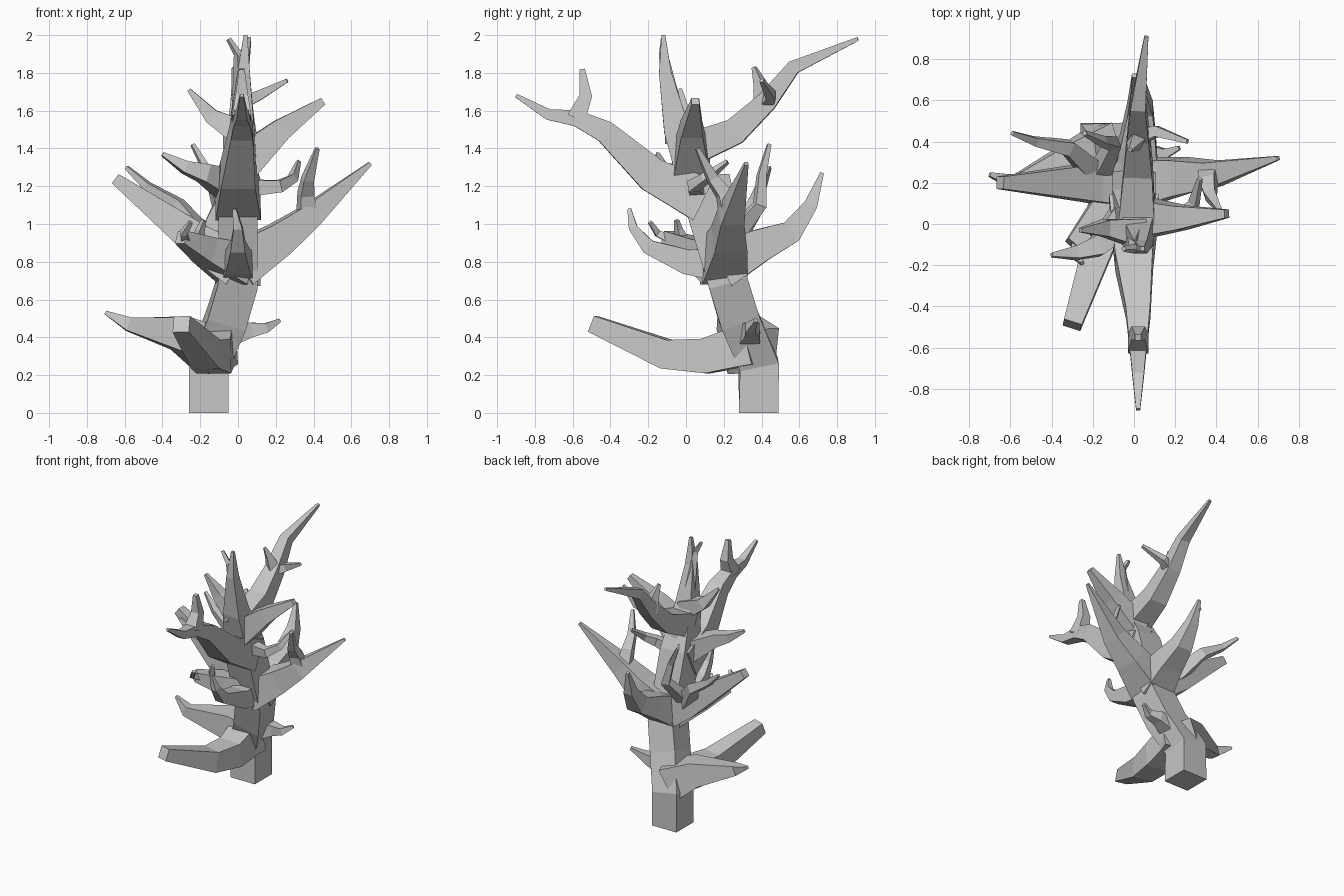
import bpy
import bmesh
from itertools import accumulate
from mathutils import Vector

default_cube = bpy.data.objects.get("Cube")
if default_cube:
    bpy.data.objects.remove(default_cube, do_unlink=True)

# Single flat grey for the whole tree
grey = bpy.data.materials.new("pale_grey")
grey.use_nodes = True
grey.diffuse_color = (.57, .57, .57, 1)
shader = next(node for node in grey.node_tree.nodes if node.type == "BSDF_PRINCIPLED")
shader.inputs["Base Color"].default_value = grey.diffuse_color
shader.inputs["Roughness"].default_value = .9


def travelled(path):
    """Distance from the root to each point, as a share of the whole path."""
    steps = [(after - before).length for before, after in zip(path, path[1:])]
    return [distance / sum(steps) for distance in accumulate(steps, initial=0)]


def point_along(path, share):
    """Point at the given share of a path's length."""
    shares = travelled(path)
    for index, (start, end) in enumerate(zip(shares, shares[1:])):
        if share <= end:
            return path[index].lerp(path[index + 1], (share - start) / (end - start))
    return path[-1]


def limb(name, path, thick, tip, across, limit):
    """Square-section limb that tapers evenly from thick to tip along its path."""
    bm = bmesh.new()
    rings = []
    for index, (point, share) in enumerate(zip(path, travelled(path))):
        # Average the directions of the neighbouring segments
        before = path[max(index - 1, 0)]
        after = path[min(index + 1, len(path) - 1)]
        tangent = ((point - before).normalized() + (after - point).normalized()).normalized()
        width = min(limit, thick + (tip - thick) * share)
        wide = (across - tangent * across.dot(tangent)).normalized() * width
        tall = tangent.cross(wide)
        corners = (wide + tall, tall - wide, -wide - tall, wide - tall)
        rings.append([bm.verts.new(point + corner) for corner in corners])

    # Skin the rings and cap both ends
    for lower, upper in zip(rings, rings[1:]):
        for corner in range(len(lower)):
            bm.faces.new((lower[corner - 1], lower[corner], upper[corner], upper[corner - 1]))
    bm.faces.new(rings[0])
    bm.faces.new(rings[-1])
    bmesh.ops.recalc_face_normals(bm, faces=bm.faces)

    mesh = bpy.data.meshes.new(name)
    bm.to_mesh(mesh)
    bm.free()
    mesh.materials.append(grey)
    bpy.context.scene.collection.objects.link(bpy.data.objects.new(name, mesh))
    return path


def grow(name, parent, share, *points, thick, tip=.01):
    """Grow a limb out of its parent, starting at a share of the parent's length."""
    path = [point_along(parent, share)] + [Vector(point) for point in points]
    reach = path[-1] - path[0]
    across = Vector((-reach.y, reach.x, 0)).normalized()
    return limb(name, path, thick, tip, across, limit=thick)


# Leaning trunk: even width below, tapering into the crown
trunk_points = ((-.155, .385, 0), (-.155, .385, .26), (-.06, .28, .5), (0, .22, .7),
                (0, .07, 1.2), (.02, -.05, 1.5), (.03, -.11, 1.8), (.04, -.12, 2))
trunk = limb("trunk", [Vector(point) for point in trunk_points],
             thick=.25, tip=.01, across=Vector((1, 0, 0)), limit=.105)
grow("crown_fork", trunk, .8, (0, -.12, 1.9), (-.05, -.12, 1.98), thick=.04)

# Lowest tier of branches
grow("low_front_branch", trunk, .18,
     (-.13, .25, .34), (-.13, .1, .3), (-.17, -.1, .31), (-.3, -.49, .47),
     thick=.11, tip=.045)
grow("low_right_branch", trunk, .16,
     (-.3, .3, .42), (-.58, .2, .47), (-.7, .24, .53),
     thick=.13)
grow("low_left_twig", trunk, .2,
     (.07, .35, .44), (.15, .34, .45), (.22, .37, .49),
     thick=.07)

# Middle tier, spreading in all directions
left_branch = grow("middle_left_branch", trunk, .4,
                   (.22, .23, .92), (.38, .24, 1.04), (.7, .32, 1.32),
                   thick=.12)
grow("middle_left_twig", left_branch, .5,
     (.36, .2, 1.16), (.37, .14, 1.24), (.42, .06, 1.4),
     thick=.05)
right_branch = grow("middle_right_branch", trunk, .4,
                    (-.2, .2, .9), (-.45, .2, 1.09), (-.65, .2, 1.24),
                    thick=.12, tip=.03)
right_twig = grow("middle_right_twig", right_branch, .2,
                  (-.32, .37, 1.1), (-.48, .4, 1.2), (-.59, .44, 1.3),
                  thick=.06)
grow("middle_rear_twig", right_twig, .1,
     (-.1, .39, 1.1), (-.15, .4, 1.26), (-.24, .44, 1.42),
     thick=.045)
grow("middle_rear_branch", trunk, .4,
     (.02, .4, .89), (.03, .56, .96), (.02, .66, 1.1), (0, .72, 1.27),
     thick=.12)
grow("middle_front_branch", trunk, .4,
     (0, 0, .8), (0, -.2, .88), (0, -.28, .98), (-.02, -.3, 1.08),
     thick=.09)
corner_branch = grow("middle_corner_branch", trunk, .4,
                     (-.17, .04, .86), (-.3, -.1, .93),
                     thick=.11, tip=.035)
grow("middle_corner_twig", corner_branch, .7,
     (-.2, -.04, .97), (-.18, -.05, 1.02), thick=.03)
grow("middle_corner_spur", corner_branch, .9,
     (-.29, -.15, .95), (-.25, -.19, 1.01), thick=.025)

# Upper tier, with the long forked front branch
front_branch = grow("upper_front_branch", trunk, .57,
                    (0, -.18, 1.26), (.02, -.43, 1.49), (.02, -.58, 1.56),
                    (.02, -.73, 1.58), (.02, -.9, 1.68),
                    thick=.12)
grow("upper_front_fork", front_branch, .7,
     (.02, -.53, 1.68), (.02, -.55, 1.82), thick=.05, tip=.015)
grow("upper_left_twig", trunk, .6,
     (.22, .04, 1.2), (.29, .1, 1.24), (.32, .22, 1.33),
     thick=.05)
grow("upper_right_branch", trunk, .6,
     (-.18, -.11, 1.27), (-.28, -.14, 1.3), (-.4, -.15, 1.37),
     thick=.09)

# Crown branches
grow("crown_left_branch", trunk, .66,
     (.23, .03, 1.5), (.45, .05, 1.65), thick=.1, tip=.02)
grow("crown_right_branch", trunk, .75,
     (-.14, -.02, 1.57), (-.26, -.03, 1.71), thick=.07)
rear_branch = grow("crown_rear_branch", trunk, .7,
                   (.02, .26, 1.49), (.02, .43, 1.65), (.02, .57, 1.83), (.06, .91, 1.98),
                   thick=.09)
grow("crown_rear_twig", rear_branch, .45,
     (0, .39, 1.75), (-.02, .36, 1.83), thick=.045)
grow("crown_rear_spur", rear_branch, .45,
     (.11, .45, 1.68), (.26, .4, 1.76), thick=.035)
